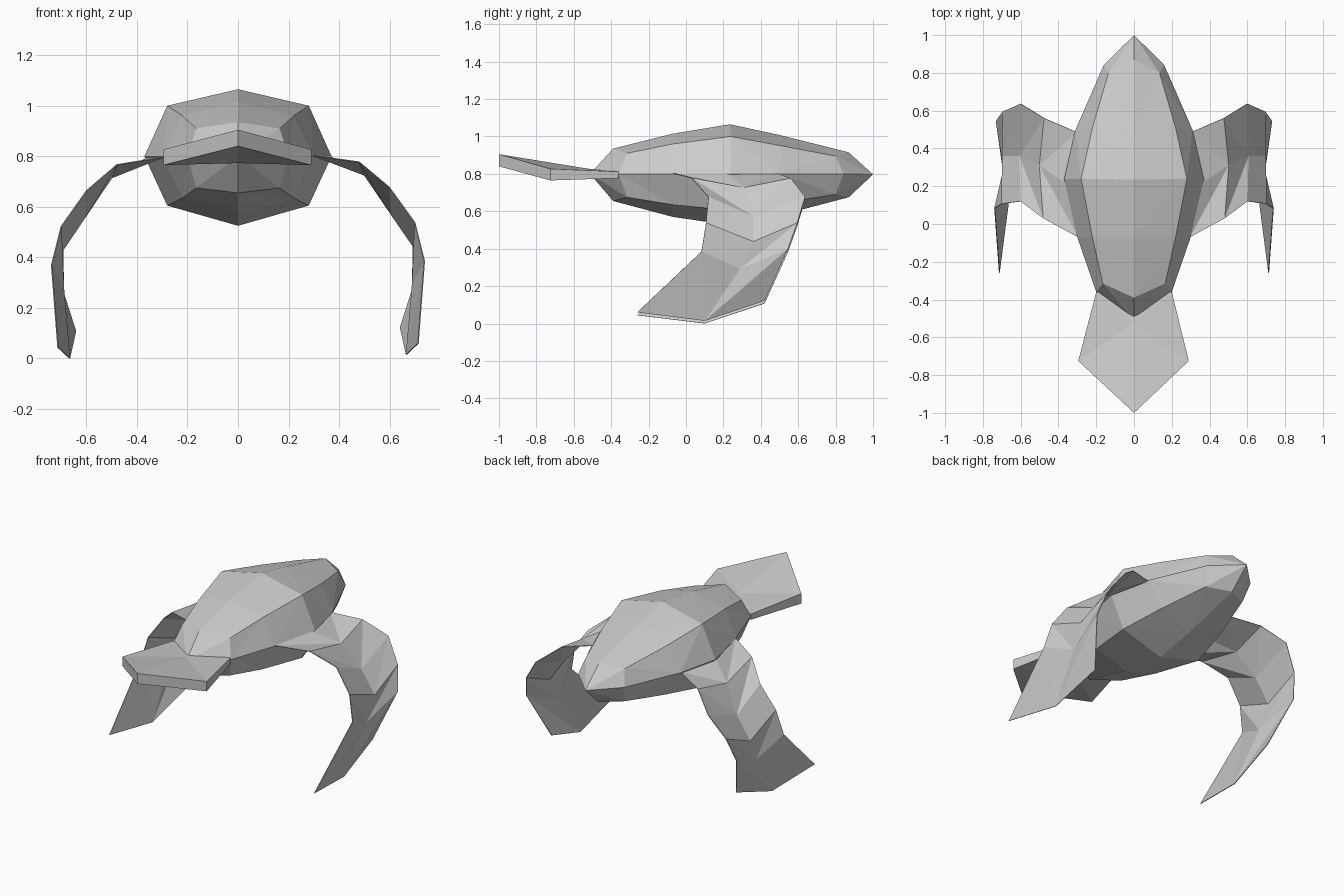
import bpy


def make(name, verts, faces):
    mesh = bpy.data.meshes.new(name)
    mesh.from_pydata(verts, [], faces)
    mesh.update()
    obj = bpy.data.objects.new(name, mesh)
    bpy.context.collection.objects.link(obj)
    return obj


# Body: eight-sided rings closed by a point at each end
# y centre, y corner, side half width, corner half width, z top, z upper, z lower, z bottom
rings = [
    (-0.39, -0.315, 0.20, 0.165, 0.935, 0.91, 0.675, 0.655),
    (-0.07, -0.07, 0.30, 0.22, 1.015, 0.96, 0.635, 0.57),
    (0.235, 0.24, 0.37, 0.28, 1.065, 1.00, 0.605, 0.525),
    (0.49, 0.51, 0.31, 0.22, 1.01, 0.95, 0.645, 0.575),
    (0.87, 0.80, 0.16, 0.135, 0.915, 0.895, 0.69, 0.675),
]
verts, faces = [], []
for y, yc, xs, xc, zt, zu, zl, zb in rings:
    ys = y + 0.4 * (yc - y)
    verts += [(0, y, zt), (xc, yc, zu), (xs, ys, 0.8), (xc, yc, zl),
              (0, y, zb), (-xc, yc, zl), (-xs, ys, 0.8), (-xc, yc, zu)]
for r in range(len(rings) - 1):
    for i in range(8):
        a, b = r * 8 + i, r * 8 + (i + 1) % 8
        ca, cb = a + 8, b + 8
        # diagonals fan out from the top, bottom and side ridges
        if i % 2 == 0:
            faces += [(a, b, cb), (a, cb, ca)] if r != 2 else [(a, b, ca), (b, cb, ca)]
        else:
            faces += [(a, b, ca), (b, cb, ca)] if r != 2 else [(a, b, cb), (a, cb, ca)]
n = len(verts)
verts += [(0, -0.513, 0.80), (0, 1.0, 0.797)]
for i in range(8):
    j = (i + 1) % 8
    faces += [(n, j, i), (n + 1, n - 8 + i, n - 8 + j)]
make("body", verts, faces)

# Tail: thick faceted fan with a raised tip
outline = [(0, -0.525, 0.828), (-0.20, -0.36, 0.812), (-0.295, -0.725, 0.827),
           (0, -1.0, 0.905), (0.29, -0.725, 0.827), (0.20, -0.36, 0.812)]
drop = [0.055, 0.035, 0.062, 0.065, 0.062, 0.035]
verts = outline + [(x, y, z - d) for (x, y, z), d in zip(outline, drop)]
faces = []
for i in range(1, 6):
    j = i % 5 + 1
    faces += [(0, i, j), (6, j + 6, i + 6), (i, i + 6, j + 6, j)]
make("tail", verts, faces)

# Wings: thin sheets of leading edge, creased middle and trailing edge
stations = [
    ((0.30, 0.485, 0.80), (0.365, 0.22, 0.795), (0.295, -0.07, 0.80)),
    ((0.475, 0.56, 0.77), (0.50, 0.31, 0.72), (0.48, 0.03, 0.772)),
    ((0.60, 0.637, 0.67), (0.605, 0.36, 0.565), (0.60, 0.12, 0.67)),
    ((0.695, 0.595, 0.53), (0.697, 0.36, 0.43), (0.70, 0.107, 0.53)),
    ((0.73, 0.545, 0.39), (0.69, 0.29, 0.285), (0.738, 0.083, 0.377)),
    ((0.642, 0.42, 0.115), (0.666, 0.10, 0.0075), (0.713, -0.26, 0.052)),
]
for side, name in ((1, "right_wing"), (-1, "left_wing")):
    verts = [(side * x, y, z + side * 0.011 * x) for s in stations for x, y, z in s]
    faces = []
    for r in range(len(stations) - 1):
        a = r * 3
        # triangles meet at the middle crease
        quads = [(a, a + 1, a + 4), (a, a + 4, a + 3),
                 (a + 1, a + 2, a + 4), (a + 2, a + 5, a + 4)]
        faces += [q if side > 0 else q[::-1] for q in quads]
    wing = make(name, verts, faces)
    mod = wing.modifiers.new("thickness", "SOLIDIFY")
    mod.thickness = 0.004
    mod.offset = 0
